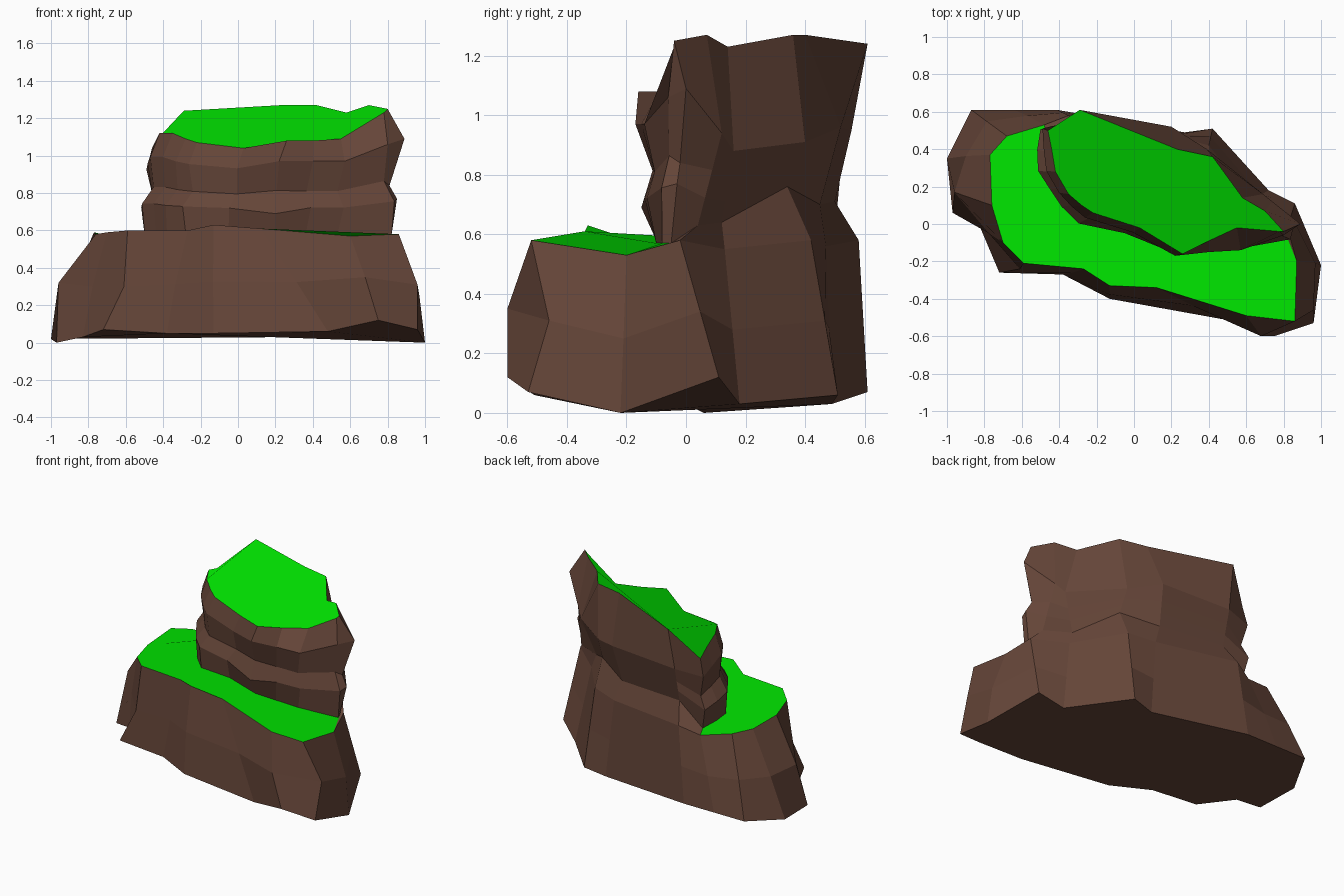
import bpy, bmesh
from mathutils import Vector

cube = bpy.data.objects.get("Cube")
if cube:
    bpy.data.objects.remove(cube, do_unlink=True)


def flat_material(name, colour):
    """Plain material with the same viewport and render colour."""
    material = bpy.data.materials.new(name)
    material.use_nodes = True
    material.diffuse_color = (*colour, 1)
    shader = material.node_tree.nodes["Principled BSDF"]
    shader.inputs["Base Color"].default_value = (*colour, 1)
    shader.inputs["Roughness"].default_value = 1
    return material


def outline(*points):
    return [Vector(point) for point in points]


# Contours run anticlockwise from the right end, with matching corners
foot = outline(
    (1, -.22, 0), (.86, .11, .12), (.72, .18, .03), (.42, .51, .06), (.27, .49, .03),
    (-.41, .61, .07), (-.64, .61, .07), (-.87, .61, .07), (-1, .35, .02), (-.97, .06, 0),
    (-.83, 0, .03), (-.72, -.26, .07), (-.38, -.27, .05), (-.13, -.4, .05),
    (.48, -.51, .06), (.75, -.6, .12), (.96, -.53, .07))

shoulder = outline(
    (.87, -.2, .53), (.82, -.02, .58), (.63, .13, .55), (.4, .42, .58), (.22, .47, .56),
    (-.35, .58, .58), (-.48, .53, .53), (-.68, .47, .57), (-.77, .37, .59), (-.76, .1, .58),
    (-.7, -.1, .59), (-.59, -.21, .6), (-.27, -.24, .6), (-.13, -.33, .63),
    (.12, -.34, .61), (.6, -.49, .57), (.86, -.52, .58))

tower_root = outline(
    (.81, -.05, .57), (.77, .04, .63), (.6, .12, .64), (.4, .34, .76), (.17, .45, .7),
    (-.3, .5, .71), (-.47, .49, .56), (-.5, .38, .58), (-.5, .28, .59), (-.44, .2, .59),
    (-.38, .1, .59), (-.28, 0, .59), (-.05, -.02, .59), (.2, -.1, .58),
    (.36, -.1, .57), (.53, -.1, .57), (.82, -.08, .57))

rim = outline(
    (.8, -.04, 1.25), (.7, .07, 1.27), (.58, .14, 1.23), (.42, .36, 1.27), (.23, .4, 1.27),
    (-.29, .61, 1.24), (-.46, .5, 1.04), (-.44, .4, 1.08), (-.42, .28, 1.12), (-.35, .16, 1.12),
    (-.28, .1, 1.09), (-.22, .06, 1.07), (.03, -.02, 1.04), (.26, -.16, 1.08),
    (.4, -.09, 1.08), (.55, -.02, 1.09), (.78, -.04, 1.23))

COUNT = len(foot)
BACK = range(1, 6)
LEDGE = range(6, COUNT)
TOWER_AXIS = Vector((.15, .2, 0))


def blend(lower, upper, axis, front, back, **corners):
    """Contour between two others; front and back are (ratio, outward push).
    Single corners can be placed by number, as in c5=(x, y, z)."""
    ring = []
    for index in range(COUNT):
        ratio, push = back if index in BACK else front
        point = lower[index].lerp(upper[index], ratio)
        outward = point - axis
        outward.z = 0
        point += outward.normalized() * push
        ring.append(Vector(corners.get(f"c{index}", point)))
    return ring


# Weathered bands between the main contours, with their jutting corners
belly = blend(foot, shoulder, Vector(), (.48, .01), (.48, 0),
              c0=(.97, -.21, .25), c9=(-.96, .17, .32), c11=(-.61, -.24, .3),
              c15=(.68, -.6, .35), c16=(.96, -.46, .31))
brow = blend(tower_root, rim, TOWER_AXIS, (.76, .03), (.45, .01),
             c0=(.89, 0, 1.09), c1=(.74, .12, .94), c2=(.69, .16, .88),
             c3=(.39, .4, .91), c4=(.2, .52, .96), c13=(.22, -.17, .97),
             c14=(.4, -.15, .97), c15=(.57, -.14, .97), c16=(.8, -.06, 1.06))
sill = blend(tower_root, brow, TOWER_AXIS, (.38, .025), (.3, 0),
             c0=(.85, -.03, .77), c13=(.2, -.15, .69))
neck = blend(tower_root, brow, TOWER_AXIS, (.6, -.03), (.6, 0),
             c0=(.81, -.02, .84))

# Skin the contours into one faceted rock, leaving the ledge open
contours = [foot, belly, shoulder, tower_root, sill, neck, brow, rim]
mesh = bpy.data.meshes.new("stepped_cliff")
bm = bmesh.new()
rings = [[bm.verts.new(point) for point in contour] for contour in contours]
for contour, lower, upper in zip(contours, rings, rings[1:]):
    for i in range(COUNT):
        if contour is shoulder and i in LEDGE:
            continue
        j = (i + 1) % COUNT
        bm.faces.new((lower[i], lower[j], upper[j], upper[i]))
bm.faces.new(list(reversed(rings[0])))

# Grass covers the ledge and the summit
start = LEDGE[0]
outer, inner = (ring[start:] + ring[:1] for ring in rings[2:4])
grass = [bm.faces.new(outer + inner[::-1]), bm.faces.new(rings[-1])]
for face in grass:
    face.material_index = 1
bmesh.ops.recalc_face_normals(bm, faces=bm.faces)
bm.to_mesh(mesh)
bm.free()

mesh.materials.append(flat_material("brown_rock", (.13, .06, .04)))
mesh.materials.append(flat_material("green_grass", (0, .78, 0)))
cliff = bpy.data.objects.new("stepped_cliff", mesh)
bpy.context.collection.objects.link(cliff)
